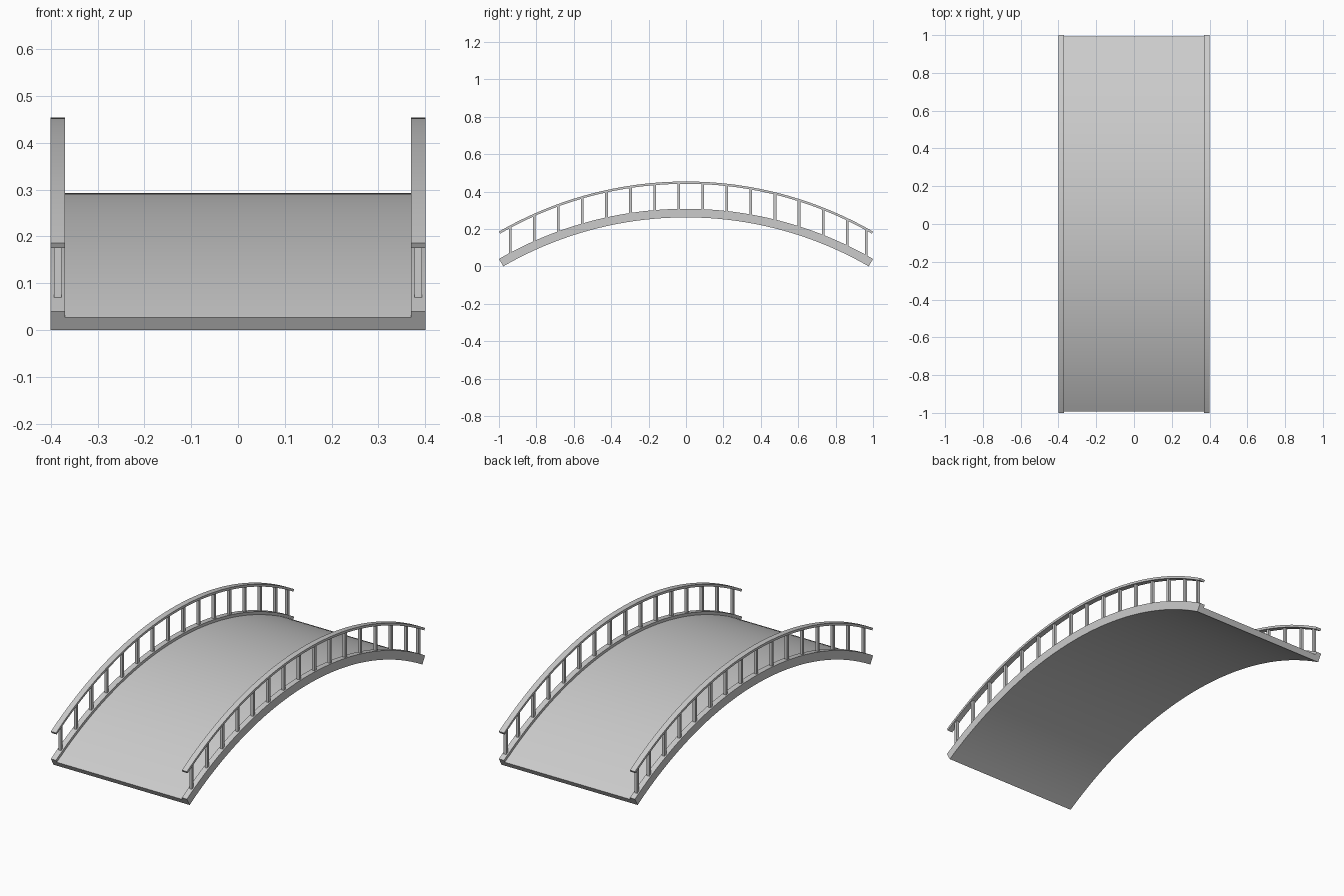
import bpy, bmesh, math
from mathutils import Matrix, Vector

cube = bpy.data.objects.get("Cube")
if cube:
    bpy.data.objects.remove(cube, do_unlink=True)

RADIUS = 2.0                # outer radius of the arch, top of the curbs
HALF_ANGLE = math.radians(30)
THICK = 0.046               # curb depth
DECK_THICK = 0.031
CENTRE_Z = -(RADIUS - THICK) * math.cos(HALF_ANGLE)
RAIL_LIFT = 0.146
RAIL_THICK = 0.0125
OUTER, INNER = 0.40, 0.37
STEPS = 64

grey = bpy.data.materials.new("light_grey")
grey.use_nodes = True
grey.diffuse_color = (0.6, 0.6, 0.6, 1)
grey.node_tree.nodes["Principled BSDF"].inputs["Base Color"].default_value = (0.6, 0.6, 0.6, 1)


def finish(bm, name, smooth=False):
    bmesh.ops.recalc_face_normals(bm, faces=bm.faces)
    mesh = bpy.data.meshes.new(name)
    bm.to_mesh(mesh)
    bm.free()
    mesh.materials.append(grey)
    obj = bpy.data.objects.new(name, mesh)
    bpy.context.collection.objects.link(obj)
    if smooth:
        bpy.ops.object.select_all(action='DESELECT')
        obj.select_set(True)
        bpy.context.view_layer.objects.active = obj
        bpy.ops.object.shade_smooth_by_angle(angle=math.radians(30))
    return obj


def sweep_arch(name, section, centre_z):
    """Sweep an (x, radius) section along the arch, with radially cut ends."""
    bm = bmesh.new()
    rings = []
    for i in range(STEPS + 1):
        a = HALF_ANGLE * (2 * i / STEPS - 1)
        rings.append([bm.verts.new((x, r * math.sin(a), centre_z + r * math.cos(a)))
                      for x, r in section])
    n = len(section)
    for r0, r1 in zip(rings, rings[1:]):
        for j in range(n):
            k = (j + 1) % n
            bm.faces.new((r0[j], r0[k], r1[k], r1[j]))
    bm.faces.new(rings[0])
    bm.faces.new(rings[-1])
    return finish(bm, name, smooth=True)


def arch_z(y, r):
    return CENTRE_Z + math.sqrt(r * r - y * y)


# Walkway with a raised curb along each edge
low, deck = RADIUS - THICK, RADIUS - THICK + DECK_THICK
sweep_arch("deck_with_curbs",
           [(-OUTER, low), (OUTER, low), (OUTER, RADIUS), (INNER, RADIUS),
            (INNER, deck), (-INNER, deck), (-INNER, RADIUS), (-OUTER, RADIUS)],
           CENTRE_Z)

# Handrails and upright posts; the last post sits closer to its neighbour
post_ys = [-0.94 + 0.1287 * i for i in range(15)] + [0.963]
for side, label in ((1, "left"), (-1, "right")):
    bottom = RADIUS - RAIL_THICK
    sweep_arch(label + "_handrail",
               [(side * INNER, bottom), (side * OUTER, bottom),
                (side * OUTER, RADIUS), (side * INNER, RADIUS)],
               CENTRE_Z + RAIL_LIFT)
    bm = bmesh.new()
    for y in post_ys:
        z0 = arch_z(y, RADIUS) - 0.006
        z1 = arch_z(y, RADIUS) + RAIL_LIFT - 0.007
        place = Matrix.LocRotScale(Vector((side * (OUTER + INNER) / 2, y, (z0 + z1) / 2)),
                                   None, Vector((0.015, 0.014, z1 - z0)))
        bmesh.ops.create_cube(bm, size=1, matrix=place)
    finish(bm, label + "_posts")
